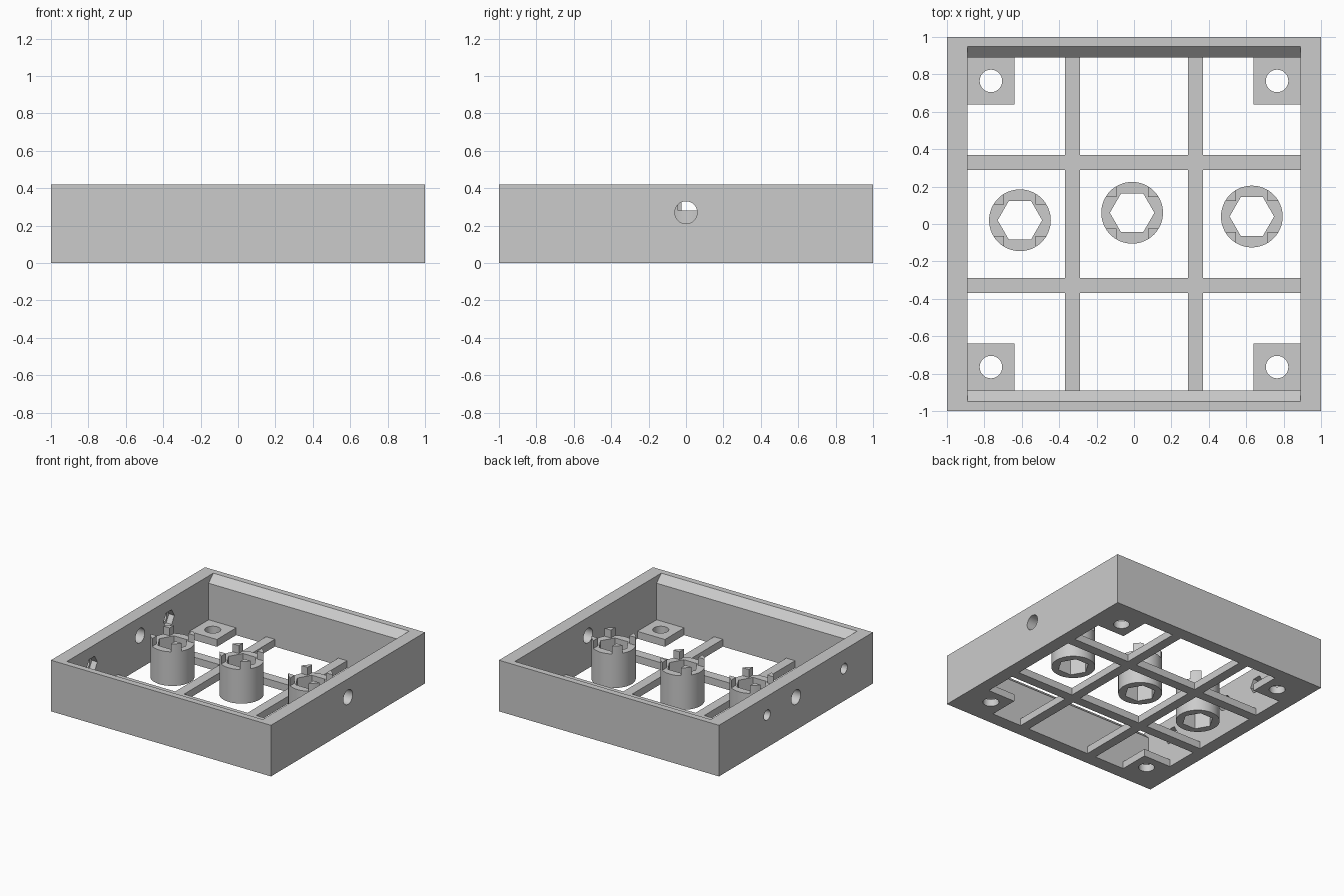
import bpy, bmesh, math
from mathutils import Matrix

cube = bpy.data.objects.get("Cube")
if cube:
    bpy.data.objects.remove(cube, do_unlink=True)

grey = bpy.data.materials.new("light_grey")
grey.use_nodes = True
grey.diffuse_color = (0.6, 0.6, 0.6, 1)
grey.node_tree.nodes["Principled BSDF"].inputs["Base Color"].default_value = (0.6, 0.6, 0.6, 1)

INNER, HEIGHT, FLOOR = 0.89, 0.42, 0.06


def make(name, bm):
    bmesh.ops.recalc_face_normals(bm, faces=bm.faces)
    mesh = bpy.data.meshes.new(name)
    bm.to_mesh(mesh)
    bm.free()
    mesh.materials.append(grey)
    obj = bpy.data.objects.new(name, mesh)
    bpy.context.collection.objects.link(obj)
    return obj


def box(name, x0, x1, y0, y1, z0, z1):
    bm = bmesh.new()
    place = Matrix.Translation(((x0 + x1) / 2, (y0 + y1) / 2, (z0 + z1) / 2))
    bmesh.ops.create_cube(bm, size=1, matrix=place @ Matrix.Diagonal((x1 - x0, y1 - y0, z1 - z0, 1)))
    return make(name, bm)


def rod(name, centre, radius, length, sides=48, along_x=False):
    bm = bmesh.new()
    turn = Matrix.Rotation(math.pi / 2, 4, "Y") if along_x else Matrix()
    bmesh.ops.create_cone(bm, cap_ends=True, segments=sides, radius1=radius, radius2=radius,
                          depth=length, matrix=Matrix.Translation(centre) @ turn)
    return make(name, bm)


def combine(obj, other, operation="DIFFERENCE"):
    mod = obj.modifiers.new("combine", "BOOLEAN")
    mod.operation, mod.solver, mod.object = operation, "EXACT", other
    bpy.context.view_layer.objects.active = obj
    bpy.ops.object.modifier_apply(modifier=mod.name)
    bpy.data.objects.remove(other, do_unlink=True)


def smooth(obj):
    bpy.ops.object.select_all(action="DESELECT")
    obj.select_set(True)
    bpy.context.view_layer.objects.active = obj
    bpy.ops.object.shade_smooth_by_angle(angle=math.radians(30))


# Open frame, with sloped lips along the front and back walls
frame = box("frame", -1, 1, -1, 1, 0, HEIGHT)
half = [(INNER, -0.1), (INNER, 0.36), (0.99, 0.46)]
profile = half + [(-y, z) for y, z in reversed(half)]
bm = bmesh.new()
face = bm.faces.new([bm.verts.new((-INNER, y, z)) for y, z in profile])
extruded = bmesh.ops.extrude_face_region(bm, geom=[face])
bmesh.ops.translate(bm, vec=(2 * INNER, 0, 0),
                    verts=[v for v in extruded["geom"] if isinstance(v, bmesh.types.BMVert)])
combine(frame, make("opening_cutter", bm))

# Round holes through the side walls
for side in (-1, 1):
    combine(frame, rod("cable_hole_cutter", (side * 0.95, 0, 0.27), 0.06, 0.3, along_x=True))

# Screw holes in the right wall, with hexagonal pockets on the inside
for y in (0.375, -0.625):
    combine(frame, rod("screw_hole_cutter", (-0.95, y, 0.265), 0.042, 0.3, along_x=True))
    combine(frame, rod("nut_pocket_cutter", (-0.89, y, 0.265), 0.07, 0.1, 6, True))
smooth(frame)

# Floor grid
grid = None
for c in (-0.328, 0.328):
    lo, hi = c - 0.04, c + 0.04
    for ext in ((lo, hi, -INNER, INNER), (-INNER, INNER, lo, hi)):
        bar = box("floor_grid", *ext, 0, FLOOR)
        if grid:
            combine(grid, bar, "UNION")
        else:
            grid = bar

# Corner mounting pads
for sx in (-1, 1):
    for sy in (-1, 1):
        xs, ys = sorted((sx * 0.64, sx * INNER)), sorted((sy * 0.64, sy * INNER))
        pad = box("corner_pad", *xs, *ys, 0, FLOOR)
        combine(pad, rod("pad_hole_cutter", (sx * 0.765, sy * 0.765, 0), 0.06, 0.4))
        smooth(pad)

# Three hollow posts with four raised prongs each
SLOT, SHOULDER, TIP = 0.084, 0.28, 0.345
for name, x, y in (("right_post", -0.61, 0.02), ("middle_post", -0.01, 0.06), ("left_post", 0.63, 0.04)):
    post = rod(name, (x, y, TIP / 2), 0.165, TIP, 64)
    combine(post, box("slot_cutter", x - SLOT, x + SLOT, y - 0.3, y + 0.3, SHOULDER, 0.5))
    combine(post, box("slot_cutter", x - 0.3, x + 0.3, y - SLOT, y + SLOT, SHOULDER, 0.5))
    bore = rod("bore_cutter", (0, 0, 0), 0.119, 1, 6)
    bore.data.transform(Matrix.Translation((x, y, 0)) @ Matrix.Rotation(math.pi / 6, 4, "Z"))
    combine(post, bore)
    smooth(post)
